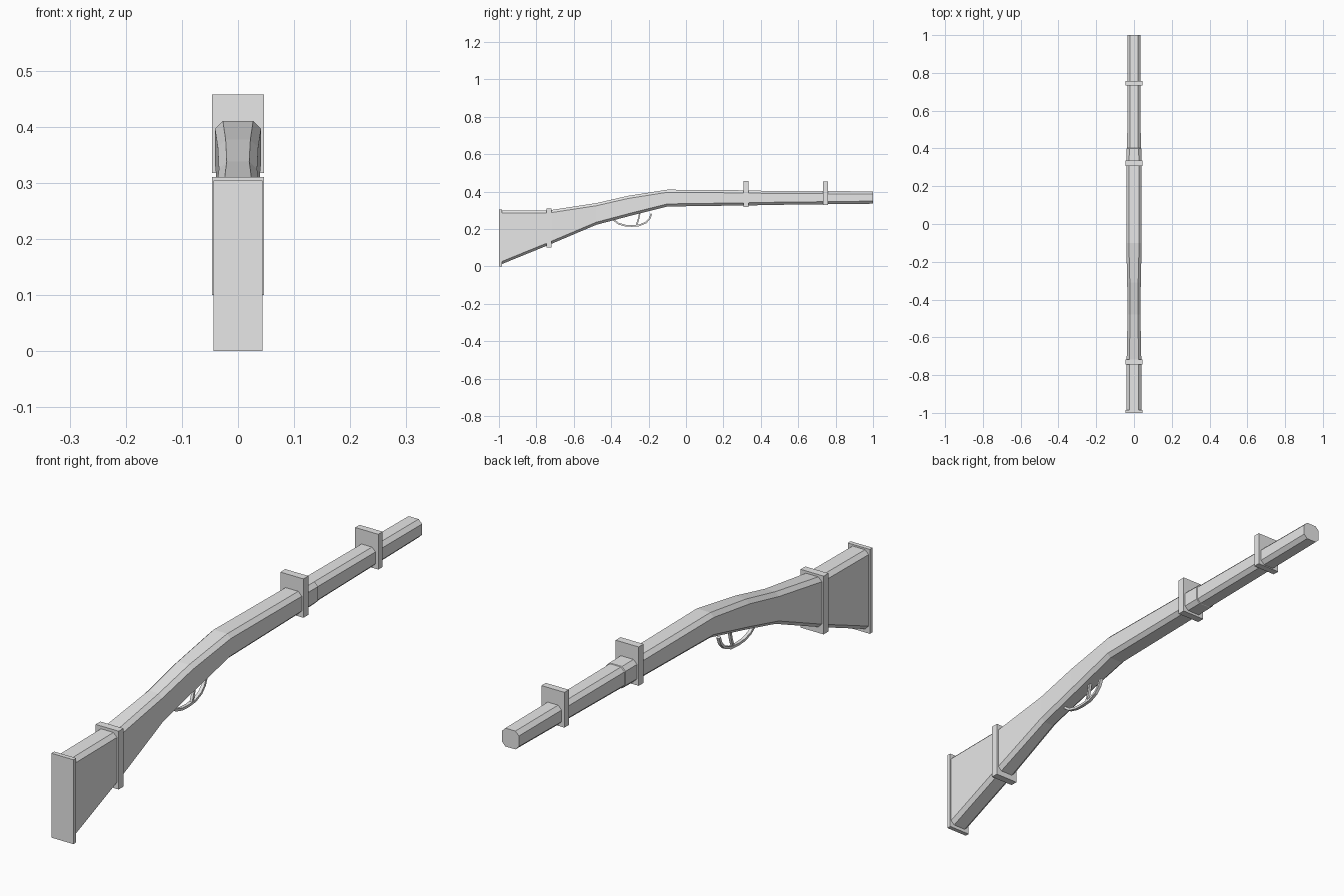
import bpy, bmesh
from mathutils import Vector

cube = bpy.data.objects.get("Cube")
if cube:
    bpy.data.objects.remove(cube, do_unlink=True)

grey = bpy.data.materials.new("plain_grey")
grey.use_nodes = True
grey.diffuse_color = (0.8, 0.8, 0.8, 1)
grey.node_tree.nodes["Principled BSDF"].inputs["Base Color"].default_value = (0.8, 0.8, 0.8, 1)


def finish(name, bm):
    bmesh.ops.recalc_face_normals(bm, faces=bm.faces)
    mesh = bpy.data.meshes.new(name)
    bm.to_mesh(mesh)
    bm.free()
    mesh.materials.append(grey)
    obj = bpy.data.objects.new(name, mesh)
    bpy.context.collection.objects.link(obj)
    return obj


def loft(name, rings):
    """Skin a list of closed cross-sections and cap both ends."""
    bm = bmesh.new()
    loops = [[bm.verts.new(p) for p in ring] for ring in rings]
    for a, b in zip(loops, loops[1:]):
        for i in range(len(a)):
            j = (i + 1) % len(a)
            bm.faces.new((a[i], a[j], b[j], b[i]))
    bm.faces.new(loops[0])
    bm.faces.new(loops[-1])
    return finish(name, bm)


def octagon(y, low, high, half, cut=0.014):
    """Upright rectangle with its four corners chamfered."""
    flat = half - cut
    right = [(flat, low), (half, low + cut), (half, high - cut), (flat, high)]
    outline = right + [(-x, z) for x, z in reversed(right)]
    return [(x, y, z) for x, z in outline]


def slab(name, y0, y1, z0, z1, half):
    return loft(name, [[(x, y, z) for x, z in
                        ((-half, z0), (half, z0), (half, z1), (-half, z1))]
                       for y in (y0, y1)])


def strap(name, path, half, thick):
    """Sweep a small rectangle along a path in the YZ plane."""
    pts = [Vector((0, y, z)) for y, z in path]
    rings = []
    for i, p in enumerate(pts):
        t = (pts[min(i + 1, len(pts) - 1)] - pts[max(i - 1, 0)]).normalized()
        n = Vector((0, -t.z, t.y)) * thick / 2
        x = Vector((half, 0, 0))
        rings.append([p - x - n, p + x - n, p + x + n, p - x + n])
    return loft(name, rings)


# Stock and barrel: y, bottom, top, half width
stations = [
    (-0.99, 0.01, 0.298, 0.039),
    (-0.73, 0.116, 0.30, 0.039),
    (-0.48, 0.222, 0.338, 0.034),
    (-0.31, 0.267, 0.377, 0.036),
    (-0.10, 0.320, 0.410, 0.041),
    (0.40, 0.327, 0.406, 0.039),
    (0.402, 0.328, 0.404, 0.036),
    (1.0, 0.335, 0.401, 0.034),
]
loft("stock_and_barrel", [octagon(*s) for s in stations])

# Butt plate and bands
slab("butt_plate", -1.0, -0.984, 0.0, 0.304, 0.044)
slab("stock_band", -0.745, -0.718, 0.10, 0.31, 0.046)
slab("rear_barrel_band", 0.307, 0.335, 0.317, 0.457, 0.046)
slab("front_barrel_band", 0.733, 0.758, 0.328, 0.455, 0.046)

# Trigger guard and trigger
strap("trigger_guard", [(-0.395, 0.262), (-0.383, 0.245), (-0.36, 0.228), (-0.325, 0.218),
                        (-0.29, 0.216), (-0.25, 0.219), (-0.215, 0.234),
                        (-0.195, 0.255), (-0.185, 0.281)], 0.006, 0.009)
strap("trigger", [(-0.245, 0.295), (-0.25, 0.27), (-0.256, 0.245), (-0.265, 0.22)], 0.005, 0.008)
